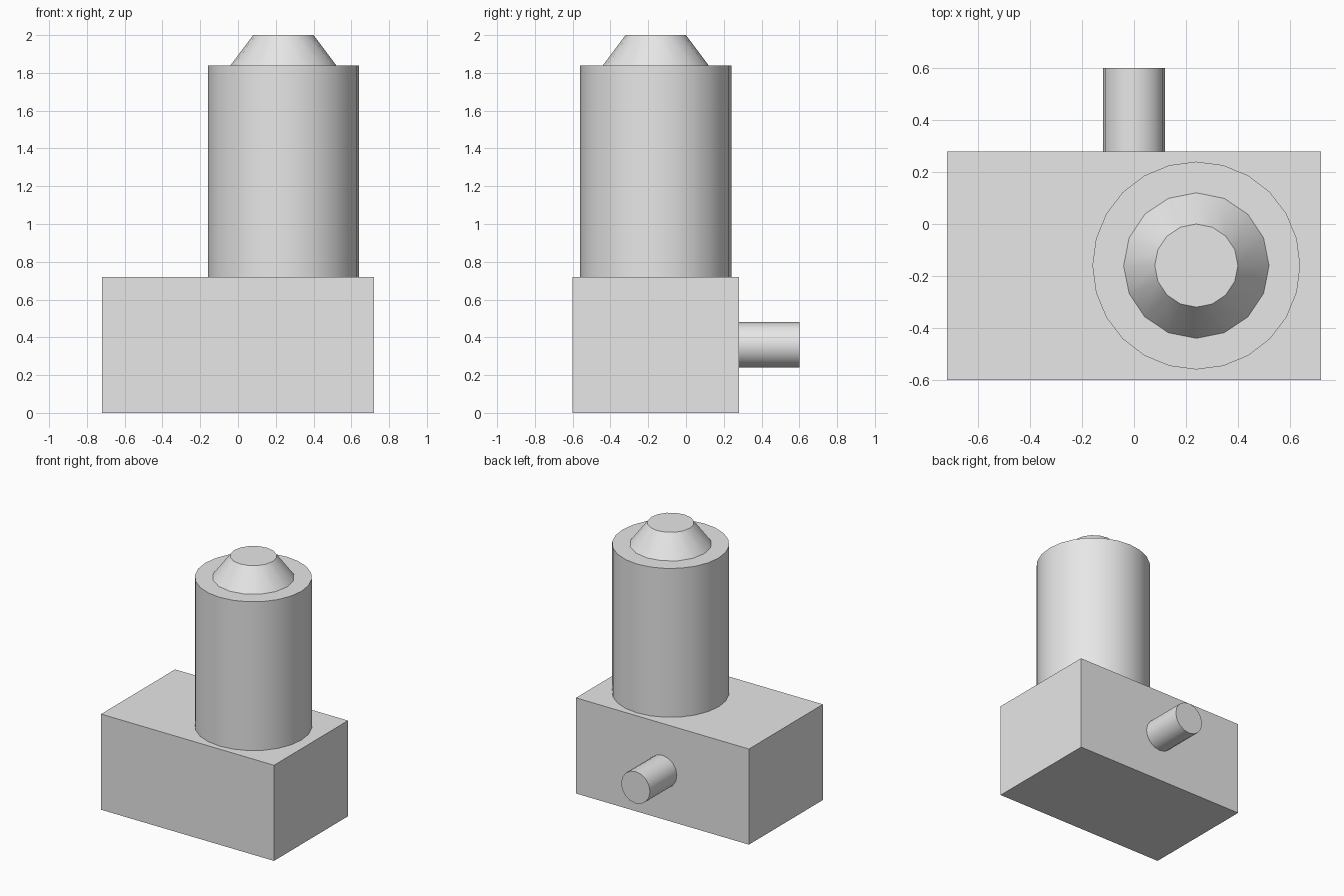
import bpy
import math

default = bpy.data.objects.get("Cube")
if default:
    bpy.data.objects.remove(default, do_unlink=True)

# One plain grey for the whole model
grey = bpy.data.materials.new("light_grey")
grey.use_nodes = True
colour = (0.8, 0.8, 0.8, 1)
grey.diffuse_color = colour
grey.node_tree.nodes["Principled BSDF"].inputs["Base Color"].default_value = colour


def finish(name):
    obj = bpy.context.object
    obj.name = name
    obj.data.materials.append(grey)
    return obj


def round_part(name, centre, r_start, r_end, length, sides, rotation=(0, 0, 0)):
    bpy.ops.mesh.primitive_cone_add(vertices=sides, radius1=r_start, radius2=r_end,
                                    depth=length, location=centre, rotation=rotation)
    bpy.ops.object.shade_smooth_by_angle(angle=math.radians(30))
    return finish(name)


# Rectangular base block
bpy.ops.mesh.primitive_cube_add(size=1, location=(0, -0.16, 0.36))
bpy.context.object.scale = (1.44, 0.88, 0.72)
bpy.ops.object.transform_apply(location=False, rotation=False, scale=True)
finish("base_block")

# Upright barrel with a tapered cap, offset to one side
round_part("barrel", (0.24, -0.16, 1.28), 0.4, 0.4, 1.12, 24)
round_part("tapered_cap", (0.24, -0.16, 1.92), 0.28, 0.16, 0.16, 16)

# Short pipe out of the back
round_part("rear_pipe", (0, 0.44, 0.36), 0.12, 0.12, 0.32, 16, (math.radians(-90), 0, 0))
